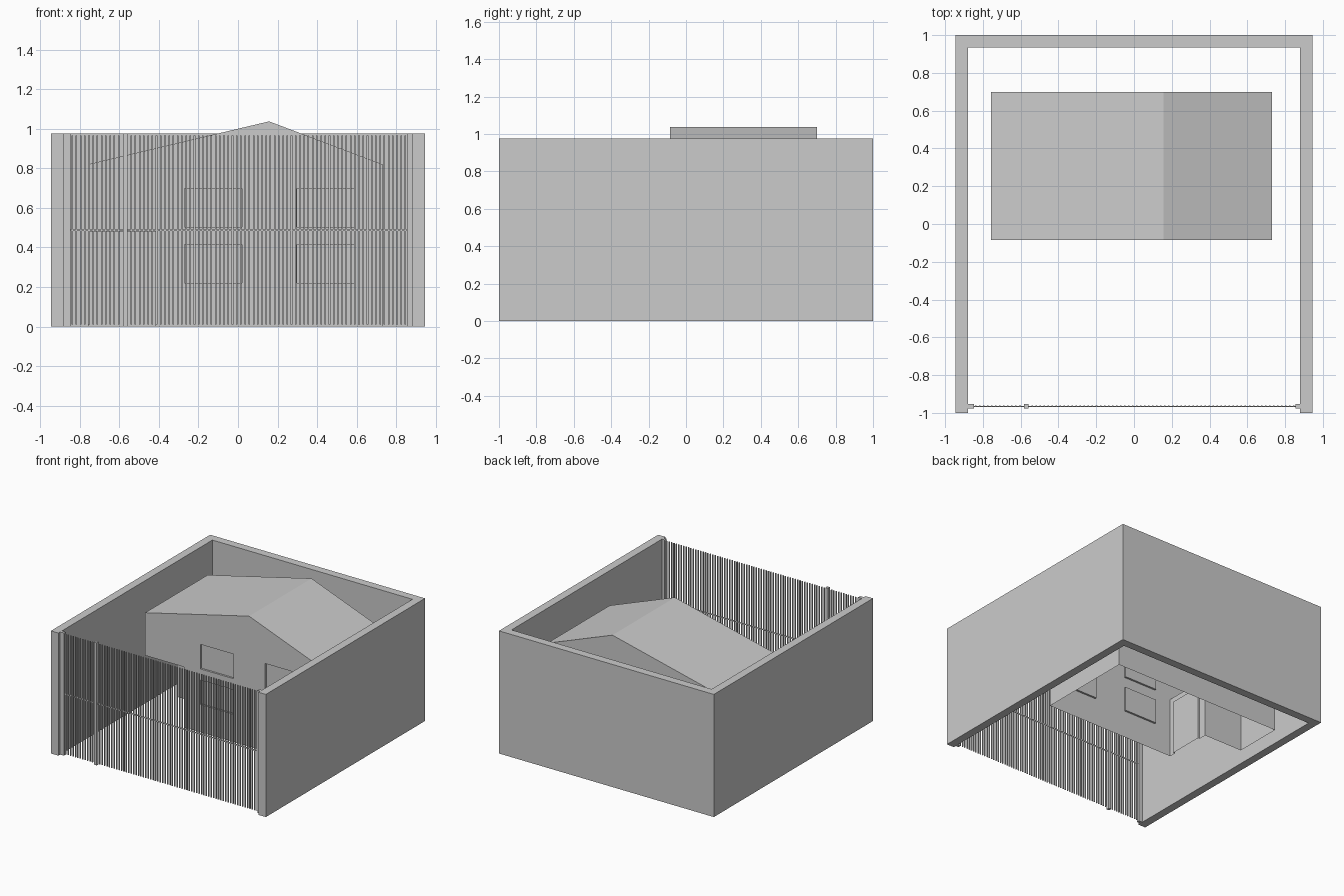
import bpy, bmesh

if "Cube" in bpy.data.objects:
    bpy.data.objects.remove(bpy.data.objects["Cube"])

def new_object(name, bm):
    bmesh.ops.recalc_face_normals(bm, faces=bm.faces)
    mesh = bpy.data.meshes.new(name)
    bm.to_mesh(mesh)
    bm.free()
    ob = bpy.data.objects.new(name, mesh)
    bpy.context.collection.objects.link(ob)
    return ob

def add_box(bm, x0, x1, y0, y1, z0, z1):
    vs = bmesh.ops.create_cube(bm, size=1)["verts"]
    for v in vs:
        v.co.x = x1 if v.co.x > 0 else x0
        v.co.y = y1 if v.co.y > 0 else y0
        v.co.z = z1 if v.co.z > 0 else z0

def prism(name, points, direction):
    bm = bmesh.new()
    face = bm.faces.new([bm.verts.new(p) for p in points])
    ext = bmesh.ops.extrude_face_region(bm, geom=[face])["geom"]
    bmesh.ops.translate(bm, vec=direction,
                        verts=[g for g in ext if isinstance(g, bmesh.types.BMVert)])
    return new_object(name, bm)

# U-shaped yard wall, open at the front
H, T, W = 0.975, 0.065, 0.945
outline = [(-W, -1), (-W, 1), (W, 1), (W, -1), (W - T, -1),
           (W - T, 1 - T), (T - W, 1 - T), (T - W, -1)]
prism("yard_wall", [(x, y, 0) for x, y in outline], (0, 0, H))

# house body with an off-centre gable
YF, YB = -0.085, 0.70
XL, XR = -0.757, 0.73
gable = [(XL, 0), (XR, 0), (XR, 0.82), (0.157, 1.037), (XL, 0.82)]
house = prism("house", [(x, YF, z) for x, z in gable], (0, YB - YF, 0))

def cut(target, *boxes):
    bm = bmesh.new()
    for b in boxes:
        add_box(bm, *b)
    cutter = new_object("cutter", bm)
    mod = target.modifiers.new("cut", 'BOOLEAN')
    mod.object = cutter
    mod.operation = 'DIFFERENCE'
    mod.solver = 'EXACT'
    bpy.context.view_layer.objects.active = target
    bpy.ops.object.modifier_apply(modifier=mod.name)
    bpy.data.objects.remove(cutter)

# open carport under the upper floor, then shallow window and door recesses
PX, PY, PZ = -0.417, 0.312, 0.48
cut(house, (XL - 0.1, PX, YF - 0.1, PY, -0.1, PZ))
windows = [(x, x + 0.29, YF - 0.05, YF + 0.015, z, z + 0.195)
           for x in (-0.27, 0.298) for z in (0.22, 0.503)]
door = (PX - 0.05, PX + 0.015, -0.03, 0.25, -0.1, 0.43)
cut(house, *windows, door)

# the house is a shell without a floor
bm = bmesh.new()
bm.from_mesh(house.data)
floor = [f for f in bm.faces if all(v.co.z < 1e-4 for v in f.verts)]
bmesh.ops.delete(bm, geom=floor, context='FACES')
bm.to_mesh(house.data)
bm.free()

# fence posts
FY = -0.966
bm = bmesh.new()
for x0, x1 in ((-0.88, -0.847), (-0.582, -0.558), (0.855, 0.88)):
    add_box(bm, x0, x1, FY - 0.012, FY + 0.012, 0, H)
new_object("fence_posts", bm)

# fence bars
bm = bmesh.new()
n, a, b = 80, -0.838, 0.846
for i in range(n):
    x = a + (b - a) * i / (n - 1)
    if abs(x + 0.57) > 0.015:
        add_box(bm, x - 0.004, x + 0.004, FY - 0.004, FY + 0.004, 0.01, 0.965)
new_object("fence_bars", bm)

# middle rail, split by the gate post
bm = bmesh.new()
for x0, x1 in ((-0.847, -0.582), (-0.558, 0.855)):
    add_box(bm, x0, x1, FY - 0.003, FY + 0.003, 0.483, 0.491)
new_object("fence_rail", bm)
